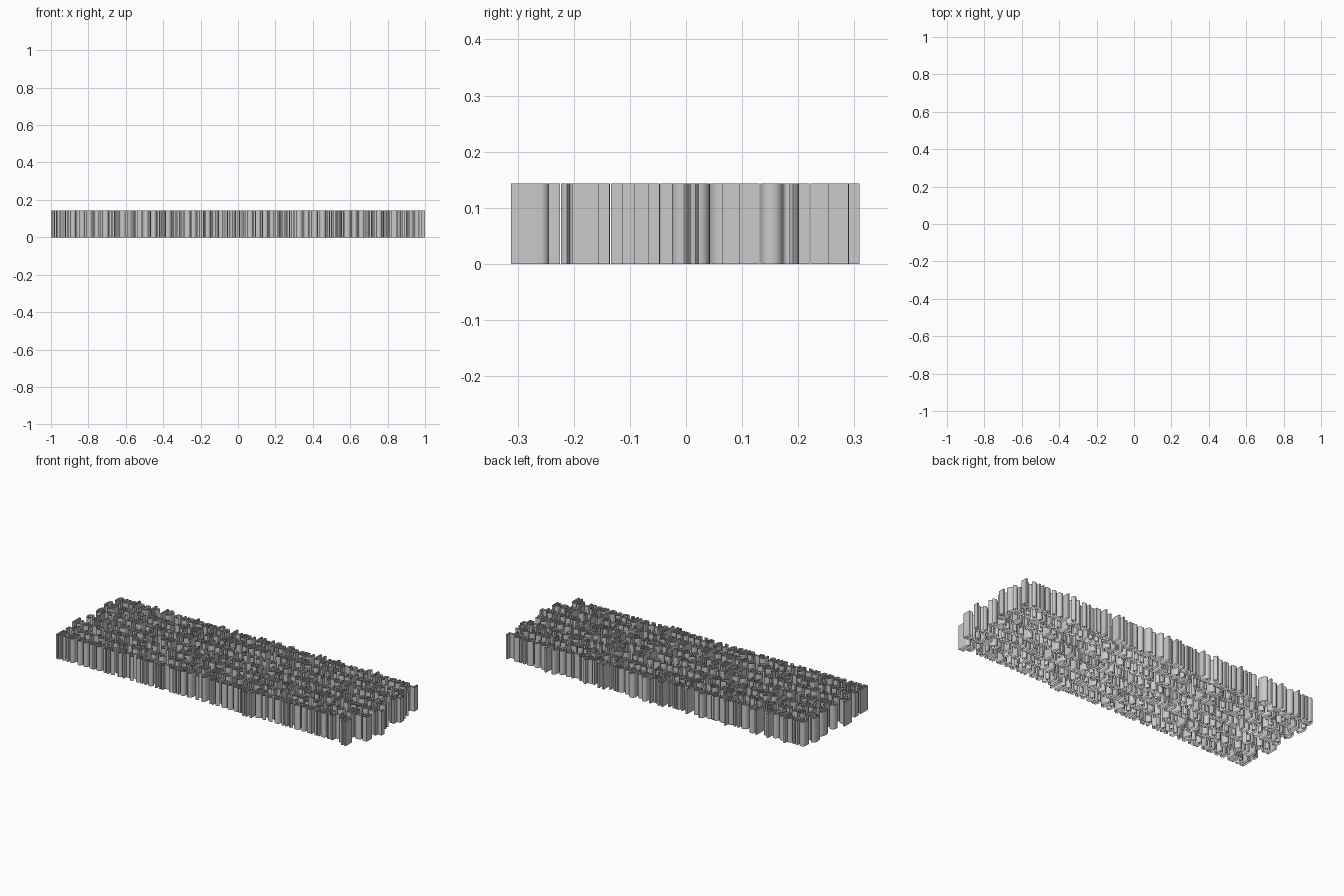
import bpy, bmesh, random
from math import pi, sin, cos
from mathutils import Vector

cube = bpy.data.objects.get("Cube")
if cube:
    bpy.data.objects.remove(cube, do_unlink=True)

random.seed(11)
HEIGHT = 0.143    # height of every wall
PITCH = 0.089     # spacing of the rows
STROKE = 0.011    # thickness of each hollow strip
SHORT, TALL, DROP = 0.048, 0.067, 0.02


def arc(cx, cy, rx, ry, start, end, steps=10):
    """Points along part of an ellipse, angles in half turns."""
    angles = [pi * (start + (end - start) * i / steps) for i in range(steps + 1)]
    return [(cx + rx * cos(a), cy + ry * sin(a)) for a in angles]


def wall(bm, outline):
    """Upright open-ended wall along a closed outline."""
    low = [bm.verts.new((x, y, 0)) for x, y in outline]
    high = [bm.verts.new((x, y, HEIGHT)) for x, y in outline]
    for i in range(len(low)):
        j = (i + 1) % len(low)
        bm.faces.new((low[i], low[j], high[j], high[i]))


def ribbon(path):
    """Closed outline of a strip that follows a path."""
    pts = [Vector(p) for p in path]
    left, right = [], []
    for i, p in enumerate(pts):
        before = (p - pts[max(i - 1, 0)]).normalized()
        after = (pts[min(i + 1, len(pts) - 1)] - p).normalized()
        along = (before + after).normalized()
        ref = after if after.length else before
        normal = Vector((-along.y, along.x))
        offset = normal * STROKE / 2 / max(along.dot(ref), 0.5)
        left.append(p + offset)
        right.append(p - offset)
    return left + right[::-1]


# Motifs fill a box from (x, y) with width w and height h
def post(bm, x, y, w, h):
    wall(bm, [(x, y), (x + w, y), (x + w, y + h), (x, y + h)])


def ring(bm, x, y, w, h):
    for inset in (0, STROKE):
        wall(bm, arc(x + w / 2, y + h / 2, w / 2 - inset, h / 2 - inset, 0, 1.9, 19))


def arch(bm, x, y, w, h):
    t = STROKE / 2
    r = w / 2 - t
    top = y + h - t - r
    wall(bm, ribbon([(x + w - t, y)] + arc(x + w / 2, top, r, r, 0, 1) + [(x + t, y)]))


def cup(bm, x, y, w, h):
    t = STROKE / 2
    r = w / 2 - t
    wall(bm, ribbon([(x + t, y + h)] + arc(x + w / 2, y + t + r, r, r, 1, 2)
                    + [(x + w - t, y + h)]))


def hook(bm, x, y, w, h):
    t = STROKE / 2
    wall(bm, ribbon(arc(x + w / 2, y + h / 2, w / 2 - t, h / 2 - t, 0.2, 1.75, 16)))


def wave(bm, x, y, w, h):
    t = STROKE / 2
    r = h / 4 - t / 2
    upper = arc(x + w / 2, y + h - t - r, w / 2 - t, r, 0.15, 1.5)
    lower = arc(x + w / 2, y + t + r, w / 2 - t, r, 0.5, -0.85)
    wall(bm, ribbon(upper + lower[1:]))


def step(bm, x, y, w, h):
    t = STROKE / 2
    mid = y + h * 0.55
    wall(bm, ribbon([(x + t, y), (x + t, mid), (x + w - t, mid), (x + w - t, y + h)]))


def capped_ring(bm, x, y, w, h):
    """Round ring with a plain post standing against its side."""
    ring(bm, x, y, w - STROKE / 2, min(h, SHORT))
    post(bm, x + w - STROKE, y, STROKE, h)


MOTIFS = [ring, arch, cup, hook, wave, step, capped_ring, post]


def build_row(index, start, end):
    # Choose groups of motifs, then spread them to fit the row
    items, cursor = [], 0.0
    while cursor < end - start - 0.02:
        for _ in range(random.randint(2, 8)):
            motif = random.choice(MOTIFS)
            width = STROKE if motif is post else random.uniform(0.032, 0.044)
            items.append((motif, cursor, width))
            cursor += width + 0.006
        cursor += 0.016
    last = items[-1]
    scale = (end - start) / (last[1] + last[2])

    bm = bmesh.new()
    base = -0.312 + DROP + index * PITCH
    for motif, offset, width in items:
        kind = random.random()
        tall = kind < 0.3 or motif is post
        drop = DROP if kind > 0.92 else 0
        height = (TALL if tall else SHORT) + drop
        motif(bm, start + offset * scale, base - drop, width * scale, height)

    name = f"block_row_{index + 1}"
    mesh = bpy.data.meshes.new(name)
    bm.to_mesh(mesh)
    bm.free()
    row = bpy.data.objects.new(name, mesh)
    bpy.context.collection.objects.link(row)
    return row


# Seven rows from front to back, with slightly ragged ends
STARTS = [-0.98, -0.98, -1, -0.98, -0.98, -0.99, -0.97]
ENDS = [0.92, 0.98, 1, 0.97, 0.99, 0.98, 0.97]
rows = [build_row(i, a, b) for i, (a, b) in enumerate(zip(STARTS, ENDS))]

bpy.ops.object.select_all(action="DESELECT")
for row in rows:
    row.select_set(True)
bpy.context.view_layer.objects.active = rows[0]
bpy.ops.object.shade_smooth_by_angle(angle=pi / 6)
